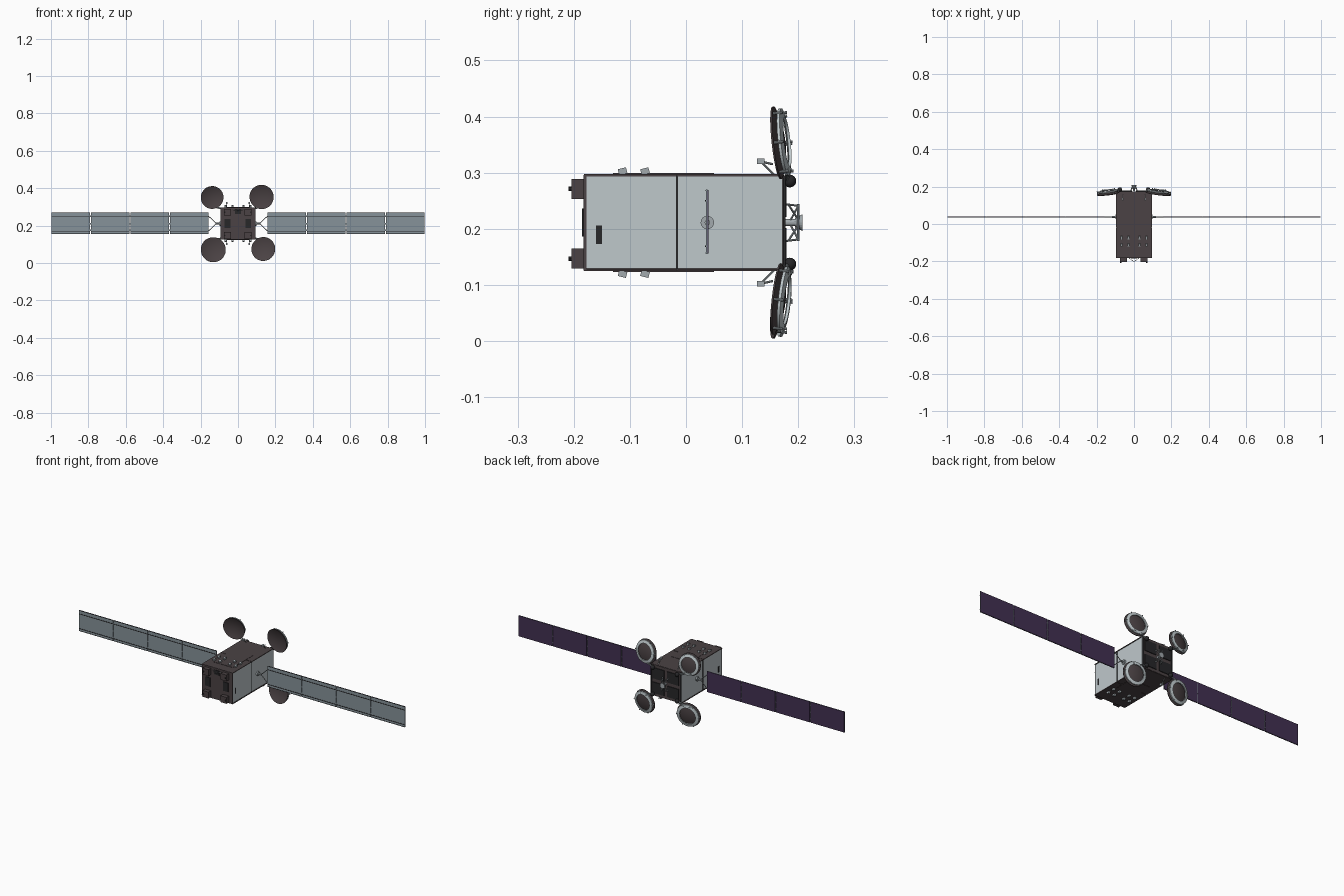
import bpy, bmesh, math
from mathutils import Vector, Matrix

if "Cube" in bpy.data.objects:
    bpy.data.objects.remove(bpy.data.objects["Cube"])


def material(name, r, g, b):
    m = bpy.data.materials.new(name)
    m.use_nodes = True
    m.diffuse_color = (r, g, b, 1)
    m.node_tree.nodes["Principled BSDF"].inputs["Base Color"].default_value = (r, g, b, 1)
    return m


DARK = material("dark blanket", 0.07, 0.055, 0.058)
BLACK = material("black trim", 0.02, 0.02, 0.022)
LIGHT = material("pale radiator", 0.52, 0.58, 0.6)
GREY = material("grey panel backing", 0.24, 0.29, 0.32)
PURPLE = material("purple solar cells", 0.055, 0.03, 0.085)
METAL = material("grey metal", 0.36, 0.4, 0.42)
MID = 0.211


class Part:
    """Collects primitives in one mesh."""
    def __init__(self, name, mat):
        self.name, self.mat, self.bm = name, mat, bmesh.new()

    def box(self, centre, size, rot=None):
        m = Matrix.Translation(centre) @ (rot or Matrix()) @ Matrix.Diagonal((*size, 1))
        bmesh.ops.create_cube(self.bm, size=1, matrix=m)
        return self

    def rod(self, a, b, r1, r2=None, sides=8):
        a, b = Vector(a), Vector(b)
        d = b - a
        m = Matrix.Translation((a + b) / 2) @ d.to_track_quat('Z', 'Y').to_matrix().to_4x4()
        bmesh.ops.create_cone(self.bm, cap_ends=True, segments=sides, radius1=r1,
                              radius2=r1 if r2 is None else r2, depth=d.length, matrix=m)
        return self

    def ball(self, centre, r):
        bmesh.ops.create_uvsphere(self.bm, u_segments=16, v_segments=8, radius=r,
                                  matrix=Matrix.Translation(centre))
        return self

    def lathe(self, profile, m, sides=40):
        vs = [self.bm.verts.new((r, 0, z)) for r, z in profile]
        es = [self.bm.edges.new(p) for p in zip(vs, vs[1:])]
        out = bmesh.ops.spin(self.bm, geom=vs + es, cent=(0, 0, 0), axis=(0, 0, 1),
                             angle=math.tau, steps=sides, use_merge=True)
        new = list({v for e in es for v in e.verts} | {v for v in self.bm.verts if v.link_edges})
        bmesh.ops.remove_doubles(self.bm, verts=new, dist=1e-5)
        bmesh.ops.transform(self.bm, matrix=m, verts=self.bm.verts)
        bmesh.ops.recalc_face_normals(self.bm, faces=self.bm.faces)
        return self

    def done(self, smooth=False):
        me = bpy.data.meshes.new(self.name)
        self.bm.to_mesh(me)
        self.bm.free()
        me.materials.append(self.mat)
        ob = bpy.data.objects.new(self.name, me)
        bpy.context.collection.objects.link(ob)
        if smooth:
            bpy.ops.object.select_all(action='DESELECT')
            ob.select_set(True)
            bpy.context.view_layer.objects.active = ob
            bpy.ops.object.shade_smooth_by_angle(angle=math.radians(35))
        return ob


# Body: dark box with pale radiators on both sides
Part("body", DARK).box((0, -0.002, MID), (0.178, 0.354, 0.17)).done()
skin = Part("top_and_bottom_blankets", DARK)
for s in (-1, 1):
    for y, length in ((-0.1, 0.164), (0.079, 0.188)):
        skin.box((0, y, MID + s * 0.0845), (0.19, length, 0.004))
    skin.box((0, -0.04, MID + s * 0.0865), (0.12, 0.18, 0.003))
skin.box((0, -0.18, MID), (0.186, 0.005, 0.17)).done()
rads = Part("radiators", LIGHT)
trim = Part("radiator_trim", BLACK)
for s in (-1, 1):
    rads.box((s * 0.0895, -0.098, MID), (0.006, 0.16, 0.164))
    rads.box((s * 0.0895, 0.079, MID), (0.006, 0.186, 0.164))
    trim.box((s * 0.0905, -0.016, MID), (0.006, 0.004, 0.168))
    trim.box((s * 0.0905, -0.155, 0.189), (0.007, 0.01, 0.033))
    trim.box((s * 0.09, 0.175, MID), (0.006, 0.004, 0.168))
    for z in (-1, 1):
        trim.box((s * 0.091, -0.002, MID + z * 0.084), (0.005, 0.352, 0.003))
rads.done()
trim.done()

# Front face equipment
front = Part("front_boxes", DARK)
studs = Part("front_studs", BLACK)
for x in (-0.056, 0.054):
    for z in (0.147, 0.271):
        front.box((x, -0.193, z), (0.036, 0.022, 0.035))
        studs.rod((x * 1.25, -0.2, z), (x * 1.25, -0.209, z), 0.004)
    studs.box((x, -0.1835, MID), (0.03, 0.004, 0.05))
studs.box((0, -0.1835, 0.275), (0.03, 0.004, 0.025))
front.done()
studs.done()
mast = Part("front_antenna", METAL)
for s in (-1, 1):
    mast.rod((s * 0.028, -0.18, 0.285), (0, -0.203, 0.28), 0.0012)
mast.done()

# Feed horns along the top and bottom
feeds = Part("feed_horns", METAL)
for x in (-0.066, -0.03, 0.03, 0.066):
    for y in (-0.113, -0.073):
        for s in (-1, 1):
            feeds.box((x, y, MID + s * 0.0915), (0.01, 0.015, 0.011),
                      Matrix.Rotation(s * 0.25, 4, 'X'))
feeds.done()

# Solar wings with purple cells facing the back
WY = 0.038
for side, s in (("left", 1), ("right", -1)):
    backing = Part(side + "_wing_backing", GREY)
    cells = Part(side + "_wing_cells", PURPLE)
    rails = Part(side + "_wing_rails", BLACK)
    for i in range(4):
        x = s * (0.155 + 0.21125 * (i + 0.5))
        backing.box((x, WY - 0.001, 0.2125), (0.2075, 0.003, 0.115))
        cells.box((x, WY + 0.0015, 0.2125), (0.2065, 0.002, 0.114))
        for z in (0.169, 0.25):
            rails.box((x, WY - 0.003, z), (0.2075, 0.002, 0.003))
        for z in (0.157, 0.2685):
            rails.box((x, WY - 0.001, z), (0.2075, 0.004, 0.002))
        if i:
            for z in (0.175, 0.21, 0.25):
                backing.box((s * (0.155 + 0.21125 * i), WY, z), (0.006, 0.004, 0.006))
    for p in (backing, cells, rails):
        p.done()
    yoke = Part(side + "_wing_yoke", METAL)
    yoke.rod((s * 0.09, WY, MID), (s * 0.1, WY, MID), 0.012, sides=16)
    yoke.rod((s * 0.1, WY, MID), (s * 0.118, WY, MID), 0.005)
    for z in (0.172, 0.25):
        yoke.rod((s * 0.115, WY, MID), (s * 0.157, WY, z), 0.002)
    yoke.done()

# Reflector dishes: x, z and radius of each
for name, x, z, R in (("upper_right", -0.138, 0.35, 0.061), ("upper_left", 0.126, 0.353, 0.065),
                      ("lower_right", -0.132, 0.071, 0.067), ("lower_left", 0.135, 0.075, 0.064)):
    up = 1 if z > MID else -1
    sx = 1 if x > 0 else -1
    centre = Vector((x, 0.161, z))
    aim = Vector((-sx * 0.13, -1, -up * 0.11))
    m = Matrix.Translation(centre) @ aim.to_track_quat('Z', 'Y').to_matrix().to_4x4()
    steps = [i / 6 for i in range(7)]
    bowl = [(R * t, -0.012 * (1 - t * t)) for t in steps]
    shell = bowl + [(r, h - 0.003) for r, h in reversed(bowl)]
    Part(name + "_dish", DARK).lathe(shell, m).done(True)
    a, b = R * 0.93, R * 0.68
    ring = [(a, -0.011), (a, -0.016), (b, -0.02), (b, -0.015), (a, -0.011)]
    Part(name + "_dish_ring", LIGHT).lathe(ring, m).done(True)
    frame = Part(name + "_dish_frame", METAL)
    for i in range(6):
        c, d = math.cos(i * math.pi / 3), math.sin(i * math.pi / 3)
        frame.rod(m @ Vector((c * a, d * a, -0.004)), m @ Vector((c * a, d * a, -0.021)), 0.0025)
    # Hinged arm back to the body corner
    hinge = Vector((sx * 0.075, 0.18, MID + up * 0.074))
    for off in (-0.3, 0.3):
        frame.rod(hinge, m @ Vector((off * R, -up * 0.75 * R, -0.018)), 0.0025)
    knee = Vector((sx * 0.06, 0.133, MID + up * 0.109))
    frame.rod((sx * 0.06, 0.16, MID + up * 0.082), knee, 0.002)
    frame.rod(knee, (sx * 0.06, 0.155, MID + up * 0.104), 0.002)
    frame.box(knee, (0.01, 0.013, 0.01))
    frame.done()
    Part(name + "_hinge", BLACK).ball(hinge + Vector((0, 0.005, 0)), 0.0115).done(True)

# Back face: tiles, thruster cone and its truss
tiles = Part("back_tiles", BLACK)
for x in (-0.045, 0.045):
    for z in (-0.04, 0.04):
        tiles.box((x, 0.176, MID + z), (0.07, 0.006, 0.06))
tiles.done()
truss = Part("back_truss", METAL)
for s in (-1, 1):
    for t in (-1, 1):
        truss.rod((s * 0.018, 0.176, MID + t * 0.033), (s * 0.01, 0.2, MID + t * 0.03), 0.0018)
        truss.rod((s * 0.018, 0.182, MID + t * 0.033), (0, 0.2, MID + t * 0.005), 0.0018)
        truss.rod((s * 0.01, 0.2, MID + t * 0.03), (0, 0.184, MID), 0.0018)
    truss.rod((s * 0.01, 0.2, MID - 0.033), (s * 0.01, 0.2, MID + 0.033), 0.002)
truss.rod((0, 0.176, MID), (0, 0.198, MID), 0.006, sides=16)
truss.rod((0, 0.194, MID), (0, 0.208, MID), 0.008, 0.015, 20)
truss.done()
